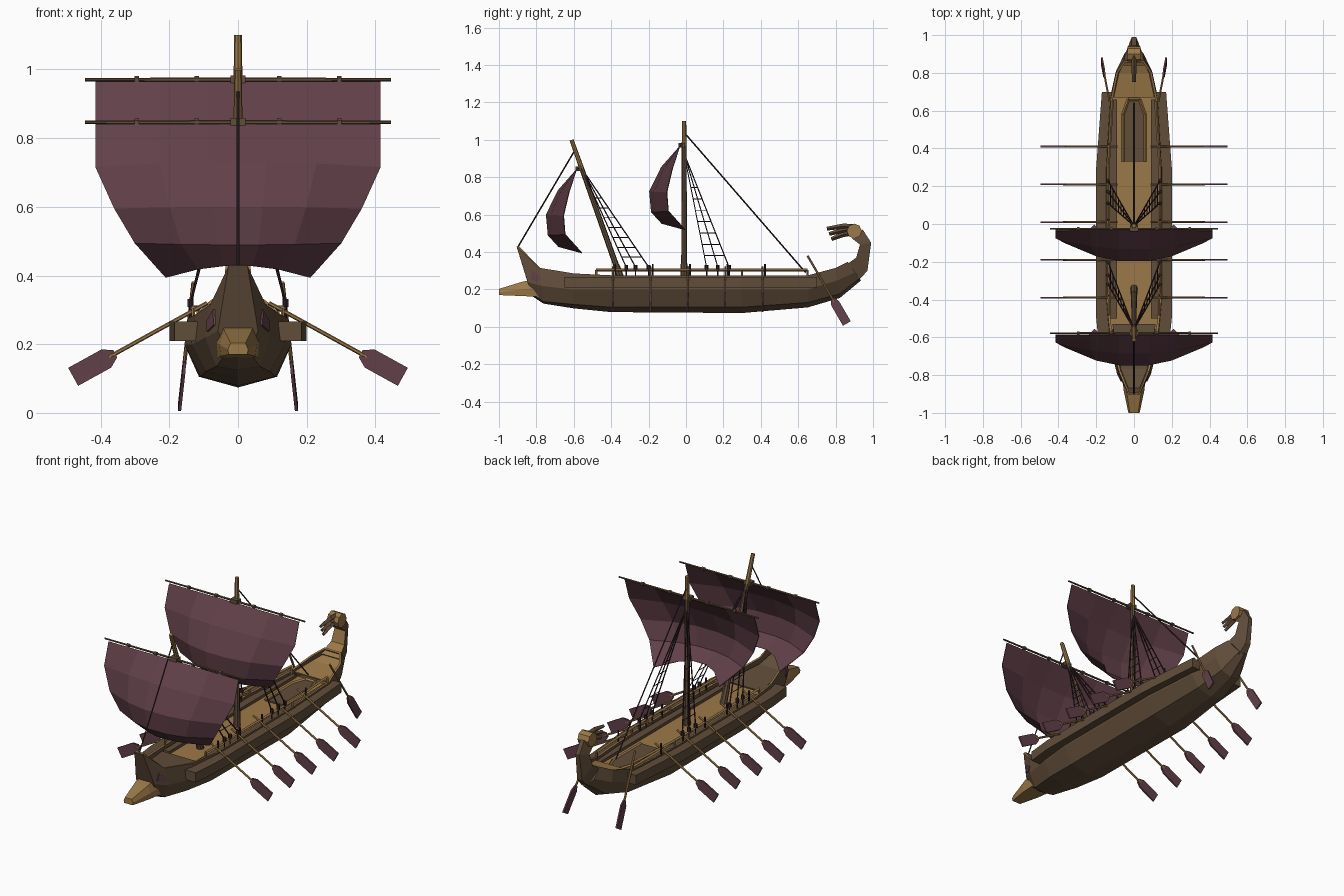
import bpy, bmesh
from mathutils import Vector, Matrix

if "Cube" in bpy.data.objects:
    bpy.data.objects.remove(bpy.data.objects["Cube"])


def material(name, rgb):
    m = bpy.data.materials.new(name)
    m.use_nodes = True
    m.diffuse_color = (*rgb, 1)
    m.node_tree.nodes["Principled BSDF"].inputs["Base Color"].default_value = (*rgb, 1)
    return m


BROWN = material("brown_wood", (0.12, 0.075, 0.042))
GOLD = material("golden_wood", (0.33, 0.19, 0.065))
PURPLE = material("purple_cloth", (0.12, 0.051, 0.066))
ROPE = material("dark_rope", (0.035, 0.016, 0.021))


def finish(name, bm, *mats, thick=0, rim=0):
    bmesh.ops.recalc_face_normals(bm, faces=bm.faces)
    me = bpy.data.meshes.new(name)
    bm.to_mesh(me)
    bm.free()
    for m in mats:
        me.materials.append(m)
    ob = bpy.data.objects.new(name, me)
    bpy.context.collection.objects.link(ob)
    if thick:
        mod = ob.modifiers.new("thickness", "SOLIDIFY")
        mod.thickness, mod.offset = thick, 0
        mod.material_offset_rim = rim
    return ob


def rod(bm, p, q, r, r2=None, sides=6):
    p, q = Vector(p), Vector(q)
    turn = (q - p).to_track_quat("Z", "Y").to_matrix().to_4x4()
    bmesh.ops.create_cone(bm, cap_ends=True, segments=sides, radius1=r, radius2=r2 or r,
                          depth=(q - p).length, matrix=Matrix.Translation((p + q) / 2) @ turn)


def box(bm, lo, hi):
    lo, hi = Vector(lo), Vector(hi)
    size = Matrix.Diagonal((*(hi - lo), 1))
    bmesh.ops.create_cube(bm, size=1, matrix=Matrix.Translation((lo + hi) / 2) @ size)


def loft(bm, rings, closed=True, caps=True):
    rows = [[bm.verts.new(p) for p in ring] for ring in rings]
    n = len(rows[0])
    for a, b in zip(rows, rows[1:]):
        for i in range(n if closed else n - 1):
            j = (i + 1) % n
            bm.faces.new((a[i], a[j], b[j], b[i]))
    if caps:
        bm.faces.new(rows[0])
        bm.faces.new(rows[-1])


def plate(bm, pts, off):
    off = Vector(off) / 2
    loft(bm, [[Vector(p) - off for p in pts], [Vector(p) + off for p in pts]])


def strip(name, mat, rows, thick=0.008):
    # deck strip across the hull from (y, half width, z) rows
    bm = bmesh.new()
    loft(bm, [[(-x, y, z), (x, y, z)] for y, x, z in rows], closed=False, caps=False)
    finish(name, bm, mat, thick=thick)


# Hull stations: y low, y high, keel z, then x and z of bilge, wale and rim
stations = [
    (-.82, -.9, .17, .03, .18, .055, .24, .026, .43),
    (-.76, -.78, .13, .06, .14, .09, .22, .075, .315),
    (-.6, -.6, .105, .09, .125, .13, .2, .12, .285),
    (-.4, -.4, .085, .105, .11, .15, .2, .14, .275),
    (.3, .3, .08, .11, .11, .15, .2, .14, .275),
    (.65, .65, .11, .085, .135, .125, .2, .12, .275),
    (.82, .8, .16, .06, .18, .09, .25, .09, .315),
    (.93, .86, .25, .025, .26, .045, .29, .05, .345),
]
rings = []
for y0, y1, zk, xa, za, xb, zb, xc, zc in stations:
    half = [(xc, zc), (xb, zb), (xa, za)]
    outline = half + [(0, zk)] + [(-x, z) for x, z in reversed(half)]
    rings.append([Vector((x, y0 + (y1 - y0) * (z - zk) / (zc - zk), z)) for x, z in outline])
bm = bmesh.new()
loft(bm, rings, closed=False)
finish("hull", bm, BROWN, GOLD, thick=0.012, rim=1)

# Wales along the hull sides and painted eyes on the bow
wale, eyes = bmesh.new(), bmesh.new()
for k, s in ((1, 1), (5, -1)):
    for a, b in zip(rings, rings[1:]):
        rod(wale, a[k], b[k], 0.005, sides=4)
    top = 0 if s > 0 else 6
    def on_bow(u, v):
        low, high = rings[0][k].lerp(rings[1][k], u), rings[0][top].lerp(rings[1][top], u)
        return low.lerp(high, v) + Vector((s * 0.009, 0, 0))
    plate(eyes, [on_bow(*c) for c in ((.2, .12), (.75, .1), (.95, .45), (.5, .5))], (0.006, 0, 0))
finish("hull_wales", wale, GOLD)
finish("bow_eyes", eyes, PURPLE)

# Ram
bm = bmesh.new()
loft(bm, [[(-x, y, lo), (x, y, lo), (x * 1.1, y, mid), (x * .8, y, hi), (-x * .8, y, hi), (-x * 1.1, y, mid)]
          for y, x, lo, mid, hi in ((-1, .027, .17, .185, .203), (-.88, .05, .165, .2, .24),
                                    (-.77, .06, .16, .21, .265))])
finish("ram", bm, GOLD)

# Decks
strip("foredeck", BROWN, [(-.87, .03, .34), (-.77, .07, .28), (-.53, .115, .262)])
strip("main_deck", GOLD, [(-.56, .12, .238), (-.4, .13, .238), (.3, .13, .238), (.68, .11, .238)])
strip("stern_deck", GOLD, [(.67, .108, .264), (.8, .08, .288), (.87, .045, .315)])
strip("hatch_cover", BROWN, [(.33, .055, .246), (.58, .055, .246), (.65, .03, .246)])
bm = bmesh.new()
for s in (1, -1):
    path = [(s * .058, .33, .25), (s * .058, .58, .25), (s * .03, .66, .25), (0, .66, .25)]
    for a, b in zip(path, path[1:]):
        rod(bm, a, b, 0.008, sides=4)
finish("hatch_curb", bm, GOLD)

# Side walkways, outriggers and railings
walk, rig, rail, pins = (bmesh.new() for _ in range(4))
oar_rows = [-.39 + .2 * i for i in range(5)]
for s in (1, -1):
    loft(walk, [[(s * x, y, z) for x, z in ((.09, .235), (.09, .258), (w, .258), (w, .235))]
                for y, w in ((-.5, .125), (.3, .135), (.66, .112))])
    loft(rig, [[(s * a, y, .21), (s * a, y, .266), (s * w, y, .266), (s * w, y, .21)]
               for y, a, w in ((-.65, .115, .185), (-.5, .135, .2), (.3, .14, .2), (.7, .115, .17))])
    rail_path = [(s * .13, -.48, .305), (s * .137, .3, .305), (s * .115, .65, .305)]
    for a, b in zip(rail_path, rail_path[1:]):
        rod(rail, a, b, 0.008, sides=4)
    for p in rail_path:
        rod(rail, (p[0], p[1], .25), p, 0.006)
    for y in oar_rows:
        rod(pins, (s * .137, y + .012, .26), (s * .137, y + .012, .335), 0.005)
finish("side_walkways", walk, BROWN)
finish("outriggers", rig, BROWN)
finish("railings", rail, GOLD)
finish("thole_pins", pins, ROPE)


# Oars and steering oars
def oar(shafts, blades, grip, tip, flat, length, width):
    grip, tip, flat = Vector(grip), Vector(tip), Vector(flat)
    d = (tip - grip).normalized()
    side = d.cross(flat).normalized() * width
    neck = tip - d * length
    rod(shafts, grip, neck + d * .02, 0.006)
    shoulder = neck + d * .03
    plate(blades, [neck - side * .4, shoulder - side, tip - side, tip + side,
                   shoulder + side, neck + side * .4], flat * .009)


shafts, blades = bmesh.new(), bmesh.new()
for s in (1, -1):
    for y in oar_rows:
        oar(shafts, blades, (s * .09, y, .32), (s * .48, y, .105), (0, 1, 0), .14, .03)
    oar(shafts, blades, (s * .13, .65, .38), (s * .17, .86, .018), (1, 0, 0), .155, .024)
finish("oar_shafts", shafts, GOLD)
finish("oar_blades", blades, PURPLE)

# Curved stern post with a gilded inner face
bm = bmesh.new()
loft(bm, [[(-w, yo, zo), (w, yo, zo), (v, yi, zi), (-v, yi, zi)] for yo, zo, w, yi, zi, v in (
    (.92, .245, .025, .84, .32, .06), (.97, .3, .016, .91, .37, .042),
    (.99, .45, .012, .93, .44, .035), (.945, .52, .012, .885, .475, .03))])
bmesh.ops.recalc_face_normals(bm, faces=bm.faces)
for f in bm.faces:
    f.material_index = int(f.normal.y < -0.3)
finish("stern_post", bm, BROWN, GOLD)
bm = bmesh.new()
rod(bm, (-.035, .9, .512), (.035, .9, .512), 0.04, sides=8)
finish("stern_scroll", bm, GOLD)
bm = bmesh.new()
for i in (-1, 0, 1):
    knee = (0, .84, .516 + i * .022)
    rod(bm, (0, .9, .52 + i * .016), knee, 0.014, sides=4)
    rod(bm, knee, (0, .765 - i * .012, .497 + i * .028), 0.014, 0.01, sides=4)
finish("stern_fingers", bm, BROWN)


# Masts, yards, sails and rigging
def sail(name, y, z):
    bm = bmesh.new()
    rows = []
    for xe, ye, ze, yc, zc in ((.415, 0, 0, 0, 0), (.415, -.04, -.125, -.1, -.11),
                               (.36, -.068, -.245, -.165, -.24), (.3, -.06, -.345, -.155, -.35),
                               (.21, .03, -.445, -.1, -.41)):
        ring = []
        for u in (-1, -.55, -.2, .2, .55, 1):
            w = 1 - u * u
            ring.append((xe * u, y + ye + (yc - ye) * w, z + ze + (zc - ze) * w))
        rows.append(ring)
    loft(bm, rows, closed=False, caps=False)
    finish(name, bm, PURPLE, thick=0.004)


def rig_mast(label, foot, head, yard, stay, legs):
    foot, head, yard = Vector(foot), Vector(head), Vector(yard)
    split = foot.lerp(head, (yard.z - foot.z) / (head.z - foot.z))
    bm = bmesh.new()
    rod(bm, foot, split, 0.016, 0.013, sides=8)
    rod(bm, foot, foot.lerp(head, .12), 0.02, 0.018, sides=8)
    finish(label + "_mast", bm, BROWN)
    bm = bmesh.new()
    rod(bm, split, head, 0.013, 0.011, sides=8)
    finish(label + "_masthead", bm, GOLD)
    # yard with bands and a central collar
    bm = bmesh.new()
    for s in (1, -1):
        rod(bm, yard, yard + Vector((s * .445, 0, 0)), 0.007, 0.005)
        for x in (.12, .295):
            c = yard + Vector((s * x, 0, 0))
            rod(bm, c - Vector((.007, 0, 0)), c + Vector((.007, 0, 0)), 0.011)
    box(bm, yard - Vector((.022, .014, .012)), yard + Vector((.022, .02, .012)))
    finish(label + "_yard", bm, BROWN)
    sail(label + "_sail", yard.y - .008, yard.z - .006)
    # shrouds with rungs, deadeyes and the stay
    bm = bmesh.new()
    top = foot.lerp(head, .8)
    rod(bm, foot.lerp(head, .93), stay, 0.004, sides=4)
    for s in (1, -1):
        ends = [Vector((s * .138, y, .32)) for y in legs]
        for e in ends:
            rod(bm, top, e, 0.0035, sides=4)
            rod(bm, e + Vector((0, 0, .012)), e - Vector((0, 0, .012)), 0.01)
            rod(bm, e, (e.x, e.y, .26), 0.004, sides=4)
        for i in range(3, 10):
            rod(bm, top.lerp(ends[0], i / 10), top.lerp(ends[-1], i / 10), 0.0025, sides=4)
    finish(label + "_rigging", bm, ROPE)


rig_mast("main", (0, -.01, .235), (0, -.01, 1.1), (0, -.026, .97), (0, .64, .29), (.11, .17, .23))
rig_mast("fore", (0, -.34, .235), (0, -.612, 1), (0, -.578, .846), (0, -.9, .425), (-.32, -.27, -.2))
